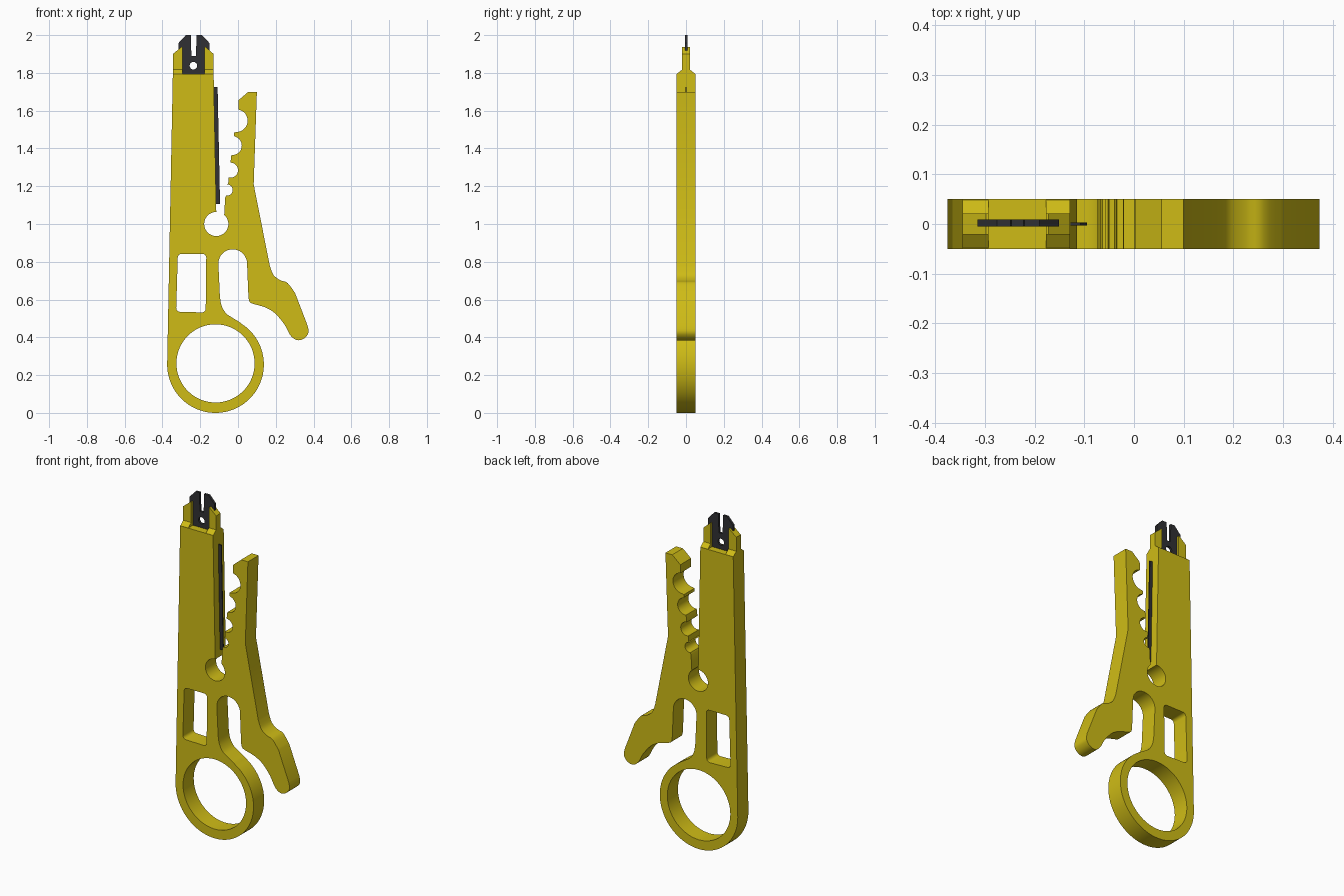
import bpy, bmesh
from math import sin, cos, radians
from mathutils import Vector

if "Cube" in bpy.data.objects:
    bpy.data.objects.remove(bpy.data.objects["Cube"])


def material(name, color):
    m = bpy.data.materials.new(name)
    m.diffuse_color = color
    m.use_nodes = True
    m.node_tree.nodes["Principled BSDF"].inputs["Base Color"].default_value = m.diffuse_color
    return m


YELLOW = material("yellow_plastic", (0.62, 0.50, 0.008, 1))
STEEL = material("dark_steel", (0.03, 0.03, 0.033, 1))


def arc(cx, cz, r, a0, a1, n=16):
    angles = [radians(a0 + (a1 - a0) * i / n) for i in range(n + 1)]
    return [(cx + r * cos(a), cz + r * sin(a)) for a in angles]


def circle(cx, cz, r, n=48):
    return arc(cx, cz, r, 0, 360, n)[:-1]


def smooth(pts, n=4):
    """Catmull-Rom curve through the points."""
    p = [Vector(v) for v in [pts[0]] + pts + [pts[-1]]]
    out = []
    for a, b, c, d in zip(p, p[1:], p[2:], p[3:]):
        for i in range(n):
            t = i / n
            out.append(tuple(0.5 * (2 * b + (c - a) * t + (2 * a - 5 * b + 4 * c - d) * t * t
                                    + (3 * b - a - 3 * c + d) * t ** 3)))
    return out + [pts[-1]]


def finish(name, bm, mat):
    bmesh.ops.recalc_face_normals(bm, faces=bm.faces[:])
    me = bpy.data.meshes.new(name)
    bm.to_mesh(me)
    bm.free()
    me.materials.append(mat)
    ob = bpy.data.objects.new(name, me)
    bpy.context.collection.objects.link(ob)
    bpy.context.view_layer.objects.active = ob
    ob.select_set(True)
    bpy.ops.object.shade_smooth_by_angle(angle=radians(30))
    ob.select_set(False)
    return ob


def plate(name, loops, half, mat, y=0.0):
    """Fill the outline (first loop) minus the holes and extrude along y."""
    bm = bmesh.new()
    for loop in loops:
        vs = [bm.verts.new((x, y - half, z)) for x, z in loop]
        for a, b in zip(vs, vs[1:] + vs[:1]):
            bm.edges.new((a, b))
    bmesh.ops.triangle_fill(bm, edges=bm.edges[:], use_beauty=True, normal=(0, -1, 0))
    ext = bmesh.ops.extrude_face_region(bm, geom=bm.faces[:])
    moved = [g for g in ext["geom"] if isinstance(g, bmesh.types.BMVert)]
    bmesh.ops.translate(bm, verts=moved, vec=(0, 2 * half, 0))
    return finish(name, bm, mat)


# Body outline: left edge, top, pivot hole, notched jaw, lever, finger ring
outline = [(-0.345, 1.795), (-0.129, 1.795)]
outline += arc(-0.115, 1.0, 0.064, 90, 409, 36)
outline += [(-0.068, 1.14)]
outline += arc(-0.058, 1.18, 0.03, -100, 90)
outline += [(-0.052, 1.213)]
outline += arc(-0.04, 1.285, 0.04, -105, 90)
outline += [(-0.036, 1.36)]
outline += arc(-0.03, 1.415, 0.05, -95, 70)
outline += [(-0.022, 1.467), (-0.021, 1.484)]
outline += arc(-0.009, 1.547, 0.06, -90, 80)
outline += [(0.002, 1.655), (0.055, 1.7), (0.1, 1.7), (0.083, 1.21)]
outline += smooth([(0.168, 0.78), (0.188, 0.73), (0.225, 0.702), (0.262, 0.688), (0.302, 0.635)])
outline += smooth([(0.368, 0.463), (0.373, 0.425), (0.35, 0.394), (0.313, 0.385), (0.278, 0.41),
                   (0.246, 0.468), (0.195, 0.528), (0.14, 0.56), (0.078, 0.578),
                   (0.06, 0.592), (0.055, 0.62)])
outline += arc(-0.028, 0.79, 0.076, 0, 180)
outline += smooth([(-0.096, 0.62), (-0.088, 0.57), (-0.066, 0.53), (-0.035, 0.507), (0.009, 0.48)])
outline += arc(-0.119, 0.256, 0.256, 58, -180, 56)

window = (arc(-0.307, 0.555, 0.02, 270, 180, 5) + arc(-0.299, 0.822, 0.02, 180, 90, 5)
          + arc(-0.188, 0.822, 0.02, 90, 0, 5) + arc(-0.191, 0.552, 0.02, 0, -90, 5))
plate("body", [outline, circle(-0.119, 0.262, 0.207, 64), window], 0.05, YELLOW)

# Two prongs holding the top blade, each on a sloped shoulder
for side, x0, x1 in (("left", -0.345, -0.293), ("right", -0.129, -0.177)):
    tip = x1 + (x0 - x1) * 0.1
    plate(side + "_prong", [[(x0, 1.79), (x0, 1.9), (tip, 1.938), (x1, 1.938), (x1, 1.79)]],
          0.021, YELLOW)
    bm = bmesh.new()
    bmesh.ops.create_cube(bm, size=1)
    for v in bm.verts:
        top = v.co.z > 0
        v.co = (x0 if v.co.x < 0 else x1,
                (0.021 if top else 0.05) * (1 if v.co.y > 0 else -1),
                1.817 if top else 1.794)
    finish(side + "_shoulder", bm, YELLOW)

# Slotted punch-down blade with a round hole
punch = [(-0.315, 1.79), (-0.315, 1.958), (-0.276, 2.0), (-0.249, 2.0), (-0.247, 1.89),
         (-0.222, 1.89), (-0.22, 2.0), (-0.19, 2.0), (-0.151, 1.958), (-0.151, 1.79)]
plate("top_blade", [punch, circle(-0.236, 1.838, 0.02, 24)], 0.007, STEEL, 0.002)

# Thin cutting blade along the slot
plate("side_blade", [[(-0.135, 1.725), (-0.108, 1.725), (-0.095, 1.105), (-0.122, 1.105)]],
      0.003, STEEL)
